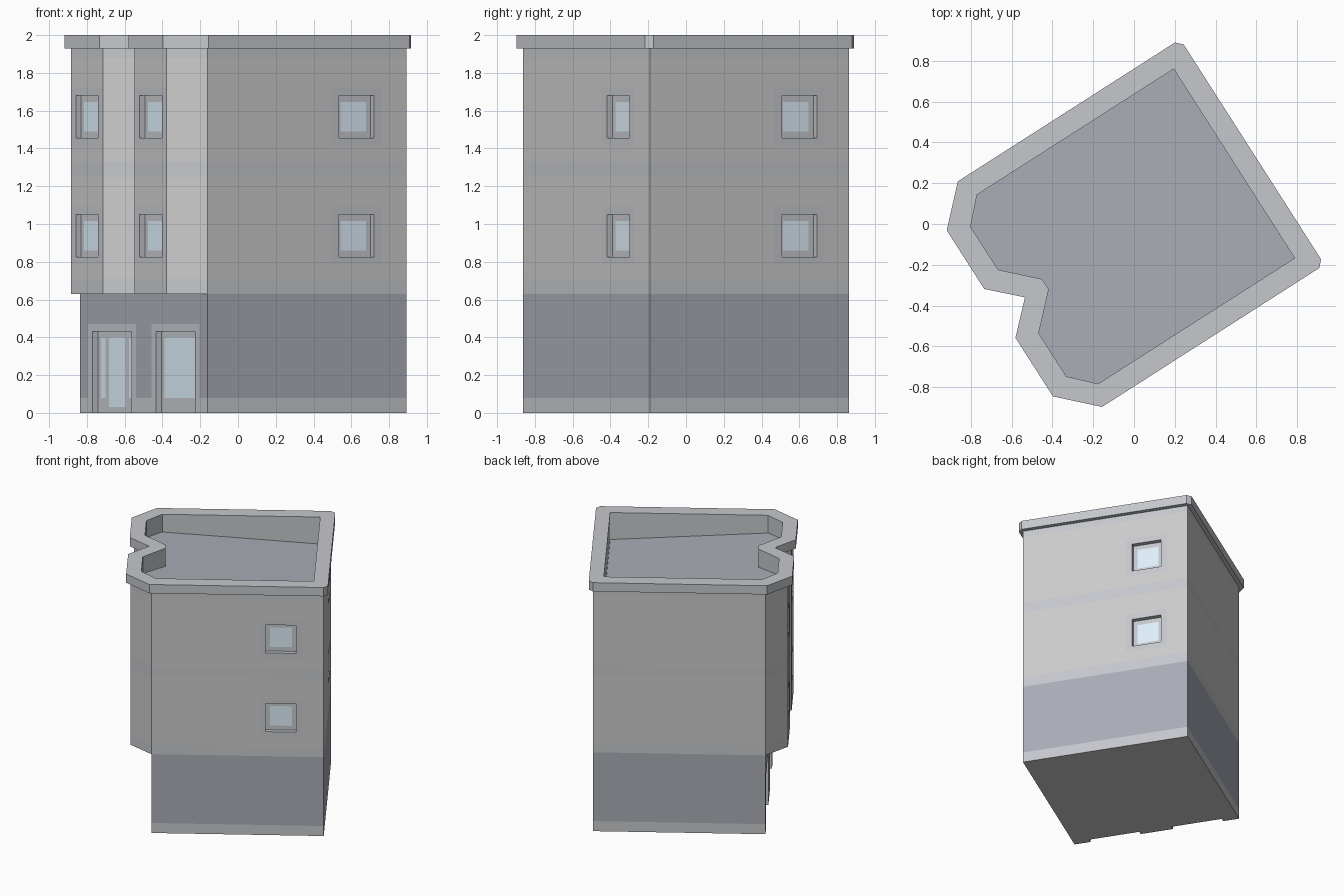
import bpy, bmesh, math
from mathutils import Vector

if "Cube" in bpy.data.objects:
    bpy.data.objects.remove(bpy.data.objects["Cube"])

COLORS = {"wall": (.78, .78, .78), "trim": (.56, .575, .605),
          "dark": (.40, .415, .47), "glass": (.73, .86, .96)}
NAMES = list(COLORS)
MATS = []
for n, c in COLORS.items():
    m = bpy.data.materials.new(n)
    m.diffuse_color = (*c, 1)
    m.use_nodes = True
    m.node_tree.nodes["Principled BSDF"].inputs["Base Color"].default_value = m.diffuse_color
    MATS.append(m)

parts = {}
H = .625          # half width of the square plan
BAY = .782        # bay front distance
DEPTH = .034      # recess depth of windows and doors


def face(part, pts, col):
    bm = parts.setdefault(part, bmesh.new())
    f = bm.faces.new([bm.verts.new(p) for p in pts])
    f.material_index = NAMES.index(col)


def grid(part, P, us, zs, d, color):
    """Coloured cells on a plane; color(u, z) returns None for a hole."""
    us, zs = (sorted({round(v, 4) for v in s}) for s in (us, zs))
    for u0, u1 in zip(us, us[1:]):
        for z0, z1 in zip(zs, zs[1:]):
            col = color((u0 + u1) / 2, (z0 + z1) / 2)
            if col:
                face(part, [P(u0, z0, d), P(u1, z0, d), P(u1, z1, d), P(u0, z1, d)], col)


def inside(r, u, z):
    return r[0] < u < r[1] and r[2] < z < r[3]


def wall(part, a, b, bands, openings=()):
    """Wall from a to b (outside on the right) with bands and recessed openings."""
    a, b = Vector((*a, 0)), Vector((*b, 0))
    L = (b - a).length
    t = (b - a) / L
    out = Vector((t.y, -t.x, 0))

    def P(u, z, d=0):
        return a + t * u - out * d + Vector((0, 0, z))

    us, zs = [0, L], [z for bd in bands for z in bd[:2]]
    for sur, hole, panes in openings:
        us += [max(0, min(L, v)) for v in sur[:2]] + list(hole[:2])
        zs += list(sur[2:]) + list(hole[2:])

    def color(u, z):
        for sur, hole, panes in openings:
            if inside(hole, u, z):
                return None
            if inside(sur, u, z):
                return "trim"
        return next(c for z0, z1, c in bands if z0 < z < z1)

    grid(part, P, us, zs, 0, color)
    for sur, (u0, u1, z0, z1), panes in openings:
        # reveals around the opening
        ring = [(u0, z0), (u0, z1), (u1, z1), (u1, z0)]
        if z0 > 0:
            ring.append(ring[0])
        for p, q in zip(ring, ring[1:]):
            face("window_and_door_units", [P(*p), P(*p, DEPTH), P(*q, DEPTH), P(*q)][::-1], "trim")
        # frame plane with glass panes
        grid("window_and_door_units", P,
             [u0, u1] + [v for r in panes for v in r[:2]],
             [z0, z1] + [v for r in panes for v in r[2:]], DEPTH,
             lambda u, z: "glass" if any(inside(r, u, z) for r in panes) else "trim")


def window(u, z):
    return ((u - .1575, u + .1575, z - .155, z + .155), (u - .11, u + .11, z - .112, z + .112),
            [(u - .08, u + .08, z - .078, z + .078)])


def entrance(u, panes):
    return ((u - .235, u + .235, 0, .47), (u - .19, u + .19, 0, .43),
            [(u + p, u + q, z, .4) for p, q, z in panes])


def mirrored(half):
    """Half outline (y <= 0) completed to a counter-clockwise ring."""
    return [(x, -y) for x, y in half] + half[::-1]


# ground floor: square plan, street side with door and shop window
corners = [(-H, -H), (H, -H), (H, H), (-H, H)]
ground_bands = [(0, .08, "trim"), (.08, .63, "dark")]
street = [entrance(.3125, [(-.163, -.115, .08), (-.08, .08, .03), (.115, .163, .08)]),
          entrance(.9375, [(-.16, .16, .08)])]
for i in range(4):
    wall("ground_floor_walls", corners[i], corners[(i + 1) % 4], ground_bands,
         street if i == 3 else ())

# underside, notched at the two entrances
notches = [(-H, s * .3125 + k * .19, k) for s in (1, -1) for k in (1, -1)]
base = [(*c, 0) for c in corners]
for x, y, k in notches:
    pair = [(x, y, 0), (x + DEPTH, y, 0)]
    base += pair if k > 0 else pair[::-1]
face("ground_floor_walls", base[::-1], "wall")

# upper floors with two bays
upper_bands = [(.63, .71, "trim"), (.71, 1.25, "wall"), (1.25, 1.33, "trim"),
               (1.33, 1.88, "wall"), (1.88, 1.93, "trim")]
plan = [(-H, -H), (H, -H), (H, H), (-H, H), (-BAY, .47), (-BAY, .155),
        (-H, 0), (-BAY, -.155), (-BAY, -.47)]
window_at = {0: .9375, 1: .9375, 4: .1575, 7: .1575}
for i, p in enumerate(plan):
    u = window_at.get(i)
    wall("upper_floor_walls", p, plan[(i + 1) % len(plan)], upper_bands,
         [window(u, .938), window(u, 1.567)] if u else ())

# bay undersides
for s in (1, -1):
    pts = [(-H, 0, .63), (-BAY, s * .155, .63), (-BAY, s * .47, .63), (-H, s * H, .63)]
    face("upper_floor_walls", pts[::s], "trim")

# parapet cornice: matching rings for outer edge, wall line and inner edge
outer = mirrored([(.656, -H), (H, -.656), (-.638, -.656), (-.813, -.483), (-.813, -.142), (-.667, 0)][::-1][::-1])
line = mirrored([(H, -H), (H, -H), (-H, -H), (-BAY, -.47), (-BAY, -.155), (-H, 0)])
inner = mirrored([(.55, -.55), (.55, -.55), (-.594, -.55), (-.705, -.435), (-.705, -.185), (-.548, -.03)])


def roof_z(x):
    return 1.82 - .065 * x


loops = [[(x, y, 1.93) for x, y in line], [(x, y, 1.93) for x, y in outer],
         [(x, y, 2) for x, y in outer], [(x, y, 2) for x, y in inner],
         [(x, y, roof_z(x)) for x, y in inner]]
n = len(outer)
for lo, hi in zip(loops, loops[1:]):
    for i in range(n):
        j = (i + 1) % n
        face("parapet_cornice", [lo[i], hi[i], hi[j], lo[j]], "trim")

# gently sloping roof
face("roof", list(dict.fromkeys(loops[-1])), "dark")

# finish: merge seams, orient faces, turn the building on its plot
for name, bm in parts.items():
    bmesh.ops.remove_doubles(bm, verts=bm.verts, dist=.0005)
    if name == "parapet_cornice":
        bmesh.ops.recalc_face_normals(bm, faces=bm.faces)
        top = max(bm.faces, key=lambda f: f.calc_center_median().z)
        if top.normal.z < 0:
            bmesh.ops.reverse_faces(bm, faces=bm.faces)
    bm.normal_update()
    if name == "roof":
        for f in bm.faces:
            if f.normal.z < 0:
                f.normal_flip()
    me = bpy.data.meshes.new(name)
    bm.to_mesh(me)
    bm.free()
    for m in MATS:
        me.materials.append(m)
    ob = bpy.data.objects.new(name, me)
    ob.rotation_euler.z = math.radians(32.6)
    ob.location.x = .0275
    bpy.context.collection.objects.link(ob)
